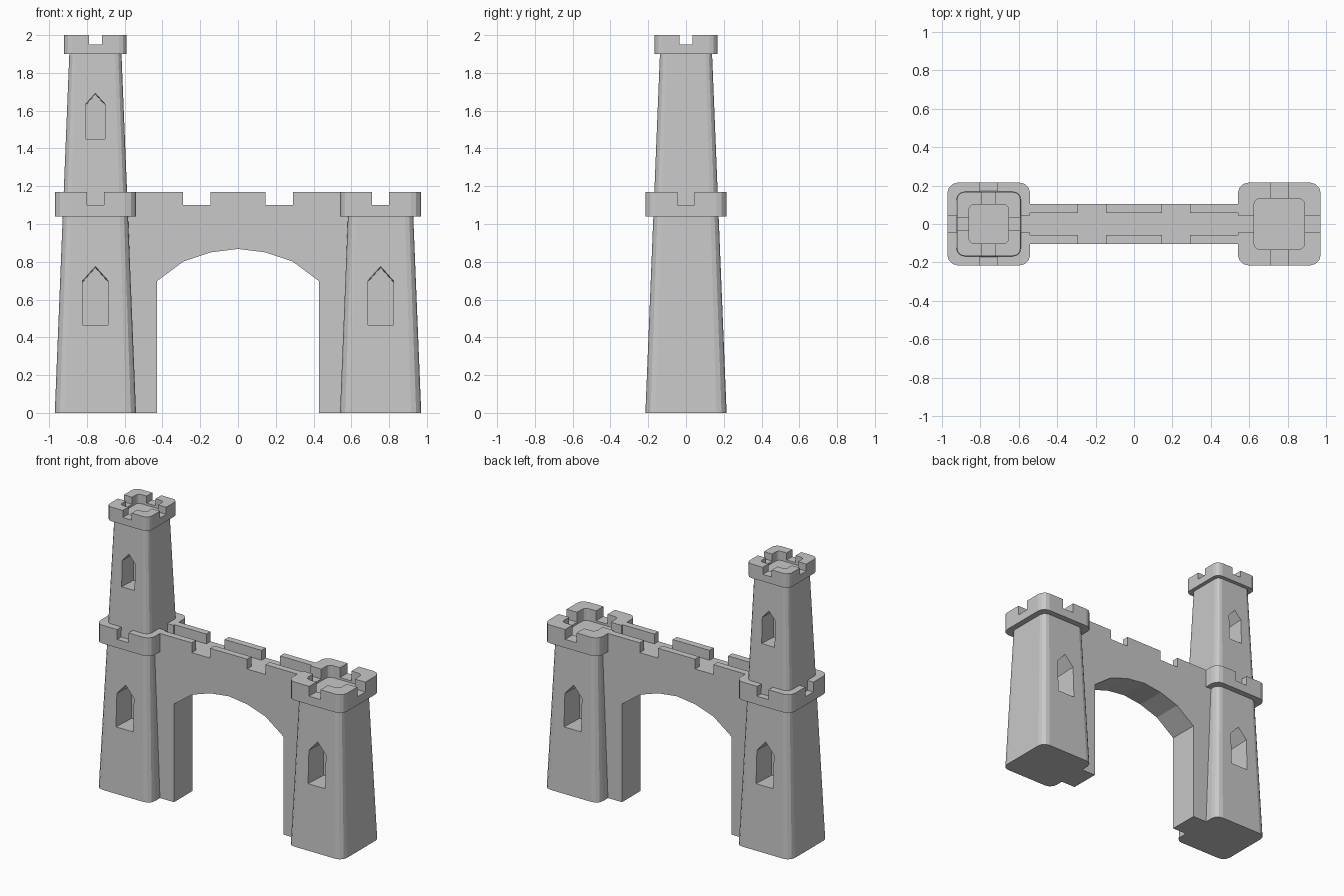
import bpy, bmesh, math
from mathutils import Matrix

if "Cube" in bpy.data.objects:
    bpy.data.objects.remove(bpy.data.objects["Cube"])

stone = bpy.data.materials.new("grey_stone")
stone.diffuse_color = (0.58, 0.58, 0.58, 1)
stone.use_nodes = True
stone.node_tree.nodes["Principled BSDF"].inputs["Base Color"].default_value = stone.diffuse_color

TX = 0.755                       # tower centre distance
def half_at(z):                  # tower half width at a height
    return 0.215 - 0.0405 * z


def finish(name, bm):
    bmesh.ops.recalc_face_normals(bm, faces=bm.faces)
    me = bpy.data.meshes.new(name)
    bm.to_mesh(me)
    bm.free()
    me.materials.append(stone)
    ob = bpy.data.objects.new(name, me)
    bpy.context.collection.objects.link(ob)
    return ob


def loft(name, loops):
    """Closed solid through rings of equal point count."""
    bm = bmesh.new()
    rings = [[bm.verts.new(p) for p in ring] for ring in loops]
    n = len(rings[0])
    for a, b in zip(rings, rings[1:]):
        for i in range(n):
            j = (i + 1) % n
            bm.faces.new((a[i], a[j], b[j], b[i]))
    bm.faces.new(rings[0][::-1])
    bm.faces.new(rings[-1])
    return finish(name, bm)


def rounded_square(x, z, half, ratio=0.25, seg=3):
    r = half * ratio
    pts = []
    for q, (sx, sy) in enumerate(((1, 1), (-1, 1), (-1, -1), (1, -1))):
        for k in range(seg + 1):
            a = math.pi / 2 * (q + k / seg)
            pts.append((x + sx * (half - r) + r * math.cos(a),
                        sy * (half - r) + r * math.sin(a), z))
    return pts


def box(name, x0, x1, y0, y1, z0, z1):
    return loft(name, [[(x0, y0, z), (x1, y0, z), (x1, y1, z), (x0, y1, z)] for z in (z0, z1)])


def cut(ob, cutters):
    for c in cutters:
        m = ob.modifiers.new("cut", 'BOOLEAN')
        m.operation, m.solver, m.object = 'DIFFERENCE', 'EXACT', c
    dg = bpy.context.evaluated_depsgraph_get()
    me = bpy.data.meshes.new_from_object(ob.evaluated_get(dg))
    ob.modifiers.clear()
    ob.data = me
    for c in cutters:
        bpy.data.objects.remove(c)


def window_cutter(x, w, z0, shoulder, peak, depth, side):
    """Pointed niche, driven in square to the sloping tower face."""
    prof = [(-w, z0), (w, z0), (w, shoulder), (0, peak), (-w, shoulder)]
    rings = []
    for d in (-0.05, depth):
        rings.append([(x + px, side * (half_at((z0 + peak) / 2) - d), pz - 0.0405 * d)
                      for px, pz in prof])
    return loft("window_cutter", rings)


def crown(name, x, half, z0, z1, notch_z, notch, hollow):
    ob = loft(name, [rounded_square(x, z, half) for z in (z0, z1)])
    top = z1 + 0.05
    cutters = [box("notch_a", x - notch, x + notch, -0.3, 0.3, notch_z, top),
               box("notch_b", x - 0.3, x + 0.3, -notch, notch, notch_z, top)]
    if hollow:
        cutters.append(loft("floor_cutter", [rounded_square(x, z, half * 0.615)
                                             for z in (notch_z - 0.015, top)]))
    cut(ob, cutters)


# Tapered towers with niches front and back
for name, x, top in (("tall_tower", -TX, 1.92), ("short_tower", TX, 1.065)):
    tower = loft(name, [rounded_square(x, z, half_at(z)) for z in (0, top)])
    cutters = []
    for side in (-1, 1):
        cutters.append(window_cutter(x, 0.067, 0.465, 0.70, 0.775, 0.17, side))
        if top > 1.5:
            cutters.append(window_cutter(x, 0.051, 1.45, 1.635, 1.692, 0.13, side))
    cut(tower, cutters)

# Battlement crowns
crown("tall_tower_crown", -TX, 0.166, 1.90, 2.0, 1.95, 0.035, True)
crown("tall_tower_middle_ring", -TX, 0.215, 1.04, 1.17, 1.10, 0.045, False)
crown("short_tower_crown", TX, 0.215, 1.04, 1.17, 1.10, 0.045, True)

# Gate wall with faceted arch
right = [(0.59, 1.10), (0.59, 0), (0.43, 0), (0.43, 0.697), (0.288, 0.802), (0.144, 0.85)]
outline = right + [(0, 0.868)] + [(-x, z) for x, z in reversed(right)]
loft("gate_wall", [[(x, y, z) for x, z in outline] for y in (-0.105, 0.105)])

# Merlons along both edges of the walkway
for x0, x1 in ((-0.59, -0.29), (-0.145, 0.145), (0.29, 0.59)):
    for y0, y1 in ((-0.105, -0.058), (0.058, 0.105)):
        box("wall_merlon", x0, x1, y0, y1, 1.10, 1.17)
